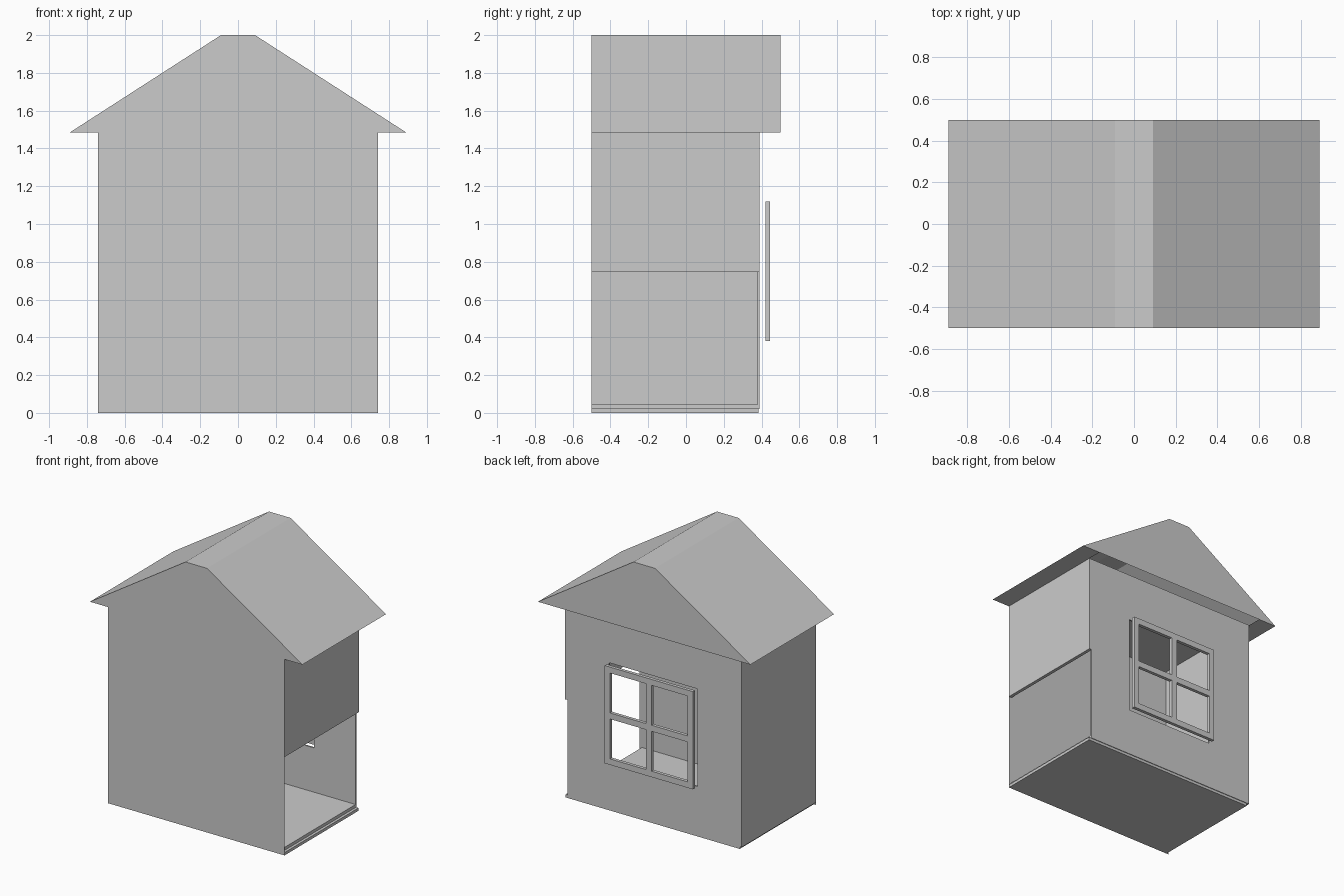
import bpy

if "Cube" in bpy.data.objects:
    bpy.data.objects.remove(bpy.data.objects["Cube"])

EAVE, RIDGE, WALL_TOP = 1.485, 2.0, 1.485
HALF, OVER, TIP = 0.74, 0.89, 0.09     # wall, eave and ridge half widths
FRONT, WALL_BACK, ROOF_BACK = -0.5, 0.39, 0.5


def mesh(name, verts, faces):
    me = bpy.data.meshes.new(name)
    me.from_pydata(verts, [], faces)
    me.update()
    ob = bpy.data.objects.new(name, me)
    bpy.context.collection.objects.link(ob)
    return ob


def boxes(name, specs):
    """One object made of boxes given as (x0, x1, y0, y1, z0, z1)."""
    verts, faces = [], []
    for x0, x1, y0, y1, z0, z1 in specs:
        n = len(verts)
        verts += [(x, y, z) for z in (z0, z1)
                  for x, y in ((x0, y0), (x1, y0), (x1, y1), (x0, y1))]
        faces += [[n + i for i in f] for f in
                  ((3, 2, 1, 0), (4, 5, 6, 7), (0, 1, 5, 4),
                   (1, 2, 6, 5), (2, 3, 7, 6), (3, 0, 4, 7))]
    return mesh(name, verts, faces)


def ring(y, h, t, hv):
    """Square border boxes: outer half size h, border width hv, centred on z = 0.75."""
    c = 0.75
    return [(-h, h, *y, c + h - hv, c + h), (-h, h, *y, c - h, c - h + hv),
            (-h, -h + hv, *y, c - h + hv, c + h - hv),
            (h - hv, h, *y, c - h + hv, c + h - hv)]


# Front wall: one flat sheet including the gable and eave tips
right = [(HALF, 0), (HALF, EAVE), (OVER, EAVE), (TIP, RIDGE)]
outline = right + [(-x, z) for x, z in reversed(right)]
mesh("front_wall", [(x, FRONT, z) for x, z in outline], [list(range(8))])

# Roof: hollow shell with flat eave undersides and a back gable
prof = [(HALF, EAVE), (OVER, EAVE), (TIP, RIDGE)]
prof += [(-x, z) for x, z in reversed(prof)]
rv = [(x, y, z) for y in (FRONT, ROOF_BACK) for x, z in prof]
rf = [[i, i + 6, i + 7, i + 1][::-1] for i in range(5)]
rf.append([11, 10, 9, 8, 7, 6])
mesh("roof", rv, rf)

# Ceiling sheet over the room
mesh("ceiling", [(-HALF, FRONT, EAVE), (HALF, FRONT, EAVE),
                 (HALF, WALL_BACK, EAVE), (-HALF, WALL_BACK, EAVE)], [[3, 2, 1, 0]])

# Side walls: full height on the left, upper half only on the right
T = 0.025
boxes("left_wall", [(-HALF, -HALF + T, FRONT, WALL_BACK, 0.02, WALL_TOP)])
boxes("right_upper_wall", [(HALF - T, HALF, FRONT, WALL_BACK, 0.745, WALL_TOP)])

# Floor with a stepped threshold at the open side
boxes("floor", [(-HALF + 0.02, HALF, FRONT, WALL_BACK - 0.005, 0, 0.022),
                (-HALF + T, HALF - 0.02, FRONT, WALL_BACK - 0.005, 0.022, 0.045)])

# Back wall around a square window opening
W, y = 0.37, (WALL_BACK - 0.012, WALL_BACK)
X = HALF - 0.02
boxes("back_wall", [(-X, X, *y, 0.02, 0.75 - W), (-X, X, *y, 0.75 + W, WALL_TOP),
                    (-X, -W, *y, 0.75 - W, 0.75 + W), (W, X, *y, 0.75 - W, 0.75 + W)])

# Window frame with crossing bars, standing just off the wall
y, b, m = (0.42, 0.445), 0.045, 0.023
inner = W - b
boxes("window_frame", ring(y, W, 0, b) + [
    (-m, m, *y, 0.75 - inner, 0.75 + inner),
    (-inner, -m, *y, 0.75 - m, 0.75 + m), (m, inner, *y, 0.75 - m, 0.75 + m)])
